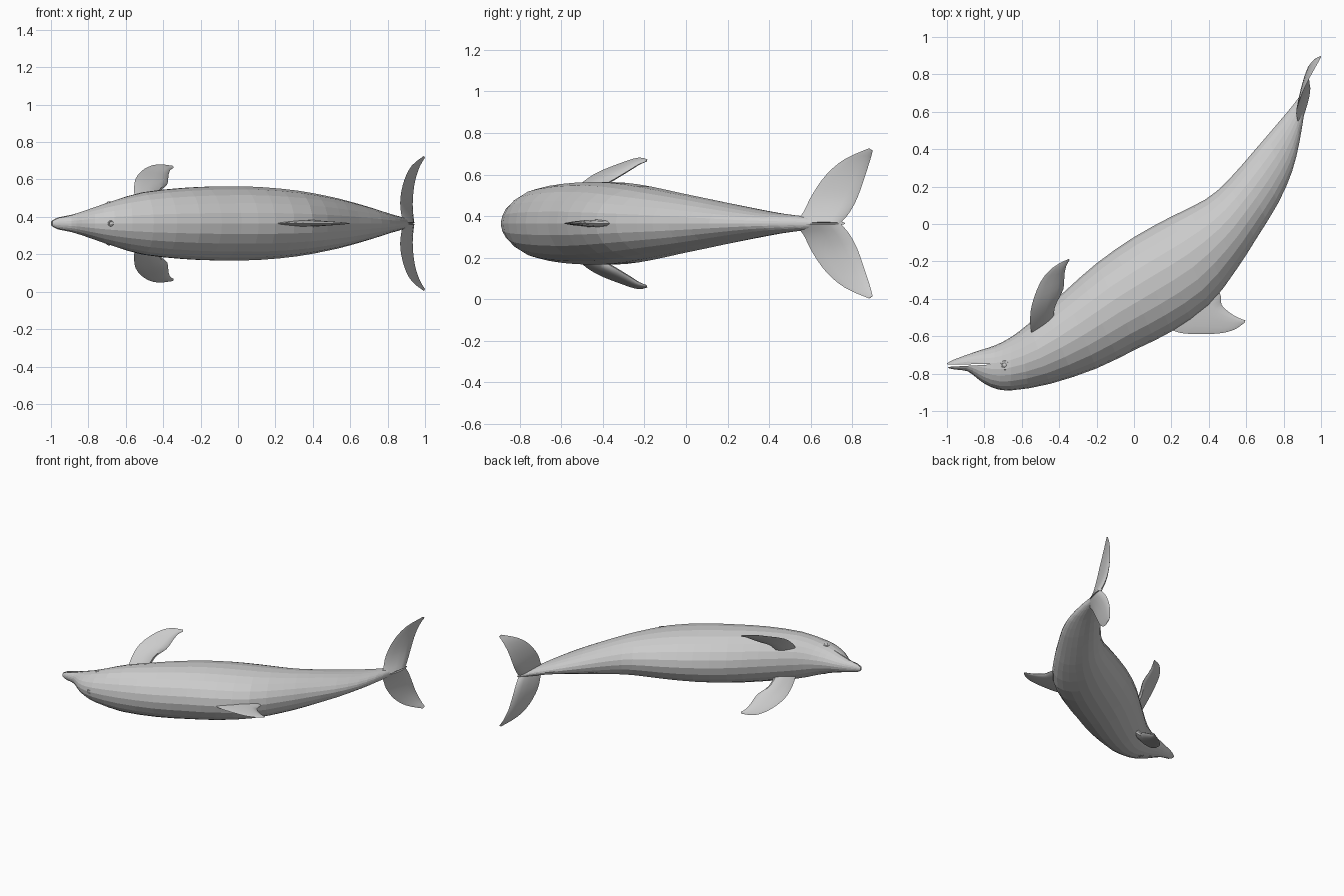
import bpy, bmesh, math
from mathutils import Vector

if "Cube" in bpy.data.objects:
    bpy.data.objects.remove(bpy.data.objects["Cube"])

MID = 0.365  # height of the symmetry plane


def catmull(rows, sub):
    """Smoothly resample rows of numbers, keeping the originals."""
    out = []
    n = len(rows)
    for i in range(n - 1):
        a, b, c, d = (rows[max(i - 1, 0)], rows[i], rows[i + 1], rows[min(i + 2, n - 1)])
        for k in range(sub):
            t = k / sub
            out.append([0.5 * (2 * q + (r - p) * t + (2 * p - 5 * q + 4 * r - s) * t * t
                               + (3 * q - p - 3 * r + s) * t ** 3)
                        for p, q, r, s in zip(a, b, c, d)])
    return out + [list(rows[-1])]


def loft(name, rows, sides, sub, lens=False, mirror=False, smooth=True):
    """Skin rings whose ends are A and B. Row = A xyz, B xyz, half thickness."""
    rows = catmull(rows, sub)
    mids = [(Vector(r[:3]) + Vector(r[3:6])) / 2 for r in rows]
    bm = bmesh.new()
    rings = []
    for i, r in enumerate(rows):
        half = (Vector(r[3:6]) - Vector(r[:3])) / 2
        span = mids[min(i + 1, len(rows) - 1)] - mids[max(i - 1, 0)]
        nor = half.cross(span).normalized()
        ring = []
        for k in range(sides):
            a = 2 * math.pi * k / sides
            s = math.sin(a)
            if lens:  # thicker at the leading edge, sharp at the trailing edge
                s *= 0.65 - 0.35 * math.cos(a + math.pi)
            ring.append(bm.verts.new(mids[i] + half * math.cos(a) + nor * s * r[6]))
        rings.append(ring)
    for p, q in zip(rings, rings[1:]):
        for k in range(sides):
            j = (k + 1) % sides
            bm.faces.new((p[k], p[j], q[j], q[k]))
    bm.faces.new(rings[0])
    bm.faces.new(rings[-1])
    bmesh.ops.recalc_face_normals(bm, faces=bm.faces)
    return finish(name, bm, mirror, smooth)


def finish(name, bm, mirror=False, smooth=True):
    me = bpy.data.meshes.new(name)
    bm.to_mesh(me)
    bm.free()
    ob = bpy.data.objects.new(name, me)
    bpy.context.collection.objects.link(ob)
    ob.location.z = MID
    bpy.ops.object.select_all(action='DESELECT')
    ob.select_set(True)
    bpy.context.view_layer.objects.active = ob
    if smooth:
        bpy.ops.object.shade_smooth_by_angle(angle=math.radians(40))
    if mirror:
        m = ob.modifiers.new("mirror", 'MIRROR')
        m.use_axis = (False, False, True)
    return ob


# Body: belly x y, back x y, half width
body_rows = [
    (-1.0, -.745, -.992, -.770, .014), (-.965, -.726, -.96, -.778, .032),
    (-.89, -.698, -.89, -.787, .047), (-.82, -.674, -.835, -.828, .066),
    (-.74, -.648, -.765, -.872, .092), (-.655, -.603, -.66, -.890, .125),
    (-.56, -.530, -.45, -.855, .168), (-.37, -.360, -.20, -.772, .192),
    (-.20, -.210, .02, -.665, .200), (0, -.070, .20, -.575, .197),
    (.20, .040, .40, -.435, .178), (.38, .130, .55, -.240, .148),
    (.50, .230, .65, -.085, .122), (.65, .400, .77, .110, .083),
    (.77, .540, .845, .280, .052), (.85, .635, .885, .440, .036),
    (.90, .705, .91, .590, .022), (.937, .765, .938, .735, .006)]
body = loft("body", [(a, b, 0, c, d, 0, w) for a, b, c, d, w in body_rows], 22, 2,
            smooth=False)

# Mouth slit cut right through the beak
bm = bmesh.new()
bmesh.ops.create_cube(bm, size=1)
for v in bm.verts:
    x = -.77 if v.co.x > 0 else -1.03
    thick = .003 if v.co.x > 0 else .014
    v.co = (x, (-.750 if v.co.x > 0 else -.759) + math.copysign(thick / 2, v.co.y), v.co.z * .4)
slit = finish("mouth_cutter", bm, smooth=False)
slit.hide_render = True
cut = body.modifiers.new("mouth", 'BOOLEAN')
cut.operation, cut.solver, cut.object = 'DIFFERENCE', 'EXACT', slit
bpy.context.view_layer.update()
bpy.context.view_layer.objects.active = body
bpy.ops.object.modifier_apply(modifier="mouth")
bpy.data.objects.remove(slit)

# Dorsal fin: leading edge, trailing edge, half thickness
loft("dorsal_fin", [
    (.17, -.55, 0, .44, -.32, 0, .030), (.25, -.583, 0, .464, -.385, 0, .024),
    (.38, -.588, 0, .468, -.43, 0, .020), (.47, -.583, 0, .50, -.465, 0, .015),
    (.54, -.563, 0, .545, -.495, 0, .010), (.592, -.527, 0, .596, -.516, 0, .003)],
    12, 3, lens=True)

# Flippers
loft("flippers", [
    (-.545, -.60, .09, -.43, -.51, .085, .030), (-.555, -.535, .165, -.42, -.43, .165, .026),
    (-.548, -.44, .238, -.378, -.35, .210, .022), (-.50, -.31, .292, -.372, -.27, .258, .017),
    (-.43, -.23, .316, -.362, -.225, .285, .011), (-.348, -.186, .308, -.345, -.192, .296, .003)],
    12, 3, lens=True, mirror=True)

# Tail flukes
loft("tail_flukes", [
    (.885, .52, 0, .937, .742, 0, .022), (.872, .565, .055, .932, .785, .05, .020),
    (.868, .605, .135, .932, .825, .125, .015), (.890, .675, .235, .945, .860, .225, .011),
    (.930, .765, .310, .972, .886, .305, .007), (.994, .880, .361, .999, .898, .350, .002)],
    12, 3, lens=True, mirror=True)

# Eyes with a raised rim
bm = bmesh.new()
bmesh.ops.create_uvsphere(bm, u_segments=12, v_segments=8, radius=.016)
for v in bm.verts:
    v.co += Vector((-.69, -.755, .102))
finish("eyes", bm, mirror=True)


def ring(name, loc, rot, major, minor):
    bpy.ops.mesh.primitive_torus_add(location=loc, rotation=rot, major_radius=major,
                                     minor_radius=minor, major_segments=14, minor_segments=6)
    bpy.context.object.name = name


for side, label in ((1, "upper"), (-1, "lower")):
    ring("eye_rim_" + label, (-.69, -.755, MID + side * .108), (0, side * -.3, 0), .021, .006)

# Blowhole
ring("blowhole", (-.68, -.887, MID), (math.pi / 2, 0, 0), .012, .004)
